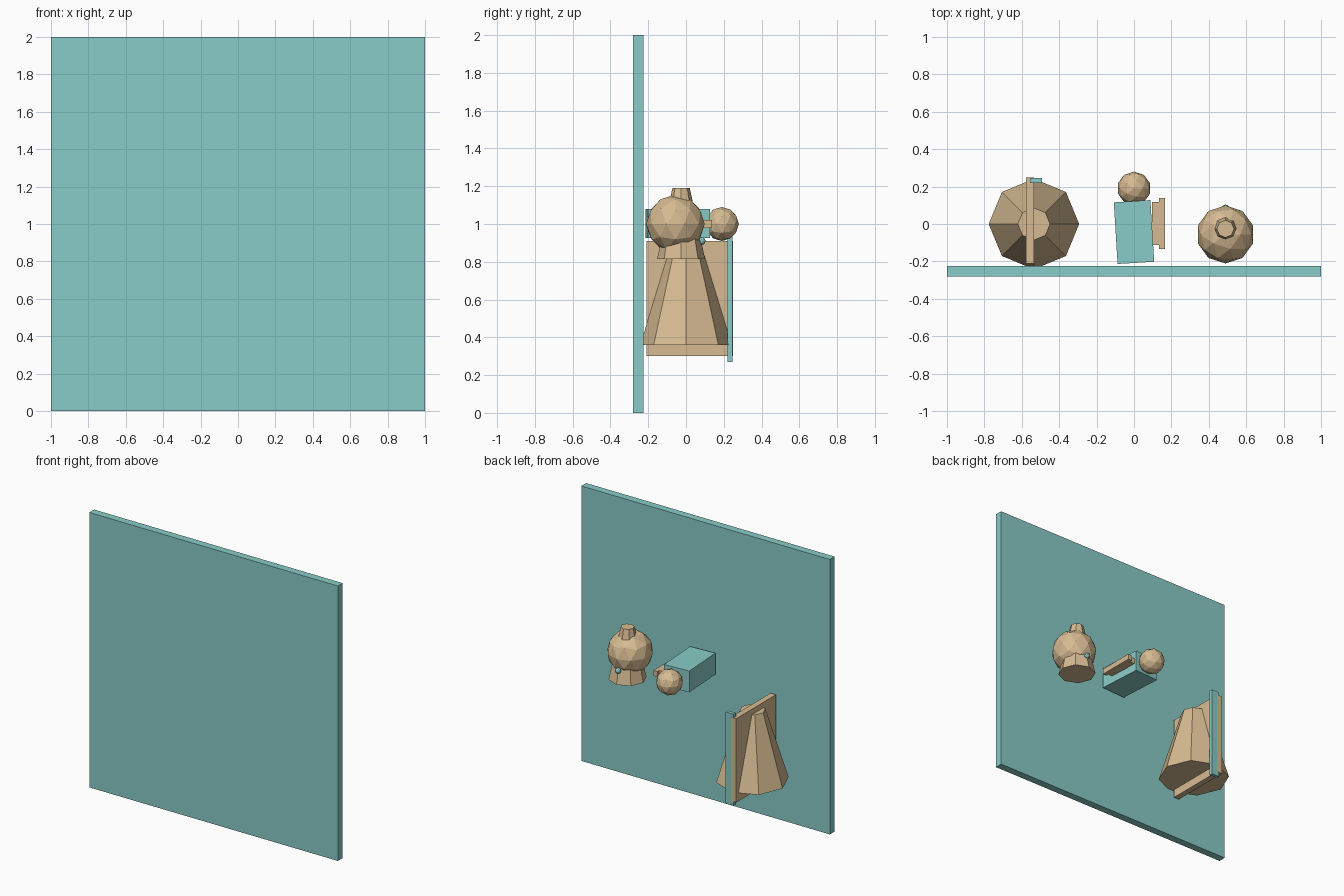
import bpy
from math import radians

if "Cube" in bpy.data.objects:
    bpy.data.objects.remove(bpy.data.objects["Cube"])


def material(name, color):
    m = bpy.data.materials.new(name)
    m.diffuse_color = color
    m.use_nodes = True
    m.node_tree.nodes["Principled BSDF"].inputs["Base Color"].default_value = m.diffuse_color
    return m


TEAL = material("teal", (0.25, 0.60, 0.57, 1))
TAN = material("tan", (0.68, 0.50, 0.29, 1))


def finish(name, mat):
    ob = bpy.context.object
    ob.name = name
    ob.data.materials.append(mat)
    return ob


def box(name, mat, x, y, z, turn=0):
    """Box from (min, max) ranges, optionally turned about z."""
    r = (x, y, z)
    bpy.ops.mesh.primitive_cube_add(size=1, location=[(a + b) / 2 for a, b in r],
                                    rotation=(0, 0, radians(turn)))
    ob = finish(name, mat)
    ob.scale = [b - a for a, b in r]
    return ob


def ball(name, mat, radius, loc, detail=2):
    bpy.ops.mesh.primitive_ico_sphere_add(subdivisions=detail, radius=radius, location=loc)
    return finish(name, mat)


def cone(name, mat, x, y, z, r_bottom, r_top):
    """Eight-sided tapered body between two heights."""
    bpy.ops.mesh.primitive_cone_add(vertices=8, radius1=r_bottom, radius2=r_top,
                                    depth=z[1] - z[0], location=(x, y, (z[0] + z[1]) / 2))
    return finish(name, mat)


# Large upright panel
box("panel", TEAL, (-1, 1), (-0.28, -0.225), (0, 2))

# Left fixture: tapered body split by an upright plate with an edge strip
cone("tapered_body", TAN, -0.535, 0, (0.36, 0.87), 0.242, 0.086)
box("upright_plate", TAN, (-0.578, -0.535), (-0.21, 0.248), (0.30, 0.91))
box("edge_strip", TEAL, (-0.556, -0.492), (0.22, 0.246), (0.27, 0.935))

# Middle fixture: slightly turned block with end ball and side bar
box("block", TEAL, (-0.098, 0.098), (-0.208, 0.122), (0.925, 1.08), 3.5)
ball("end_ball", TAN, 0.09, (0, 0.19, 1.0))
box("side_bar_inner", TAN, (0.095, 0.134), (-0.112, 0.117), (0.98, 1.02))
box("side_bar_outer", TAN, (0.134, 0.166), (-0.134, 0.138), (0.98, 1.02))

# Right fixture: ball on a tapered stem with a small bead
ball("large_ball", TAN, 0.155, (0.489, -0.056, 1.0))
cone("tapered_stem", TAN, 0.489, -0.026, (0.815, 1.19), 0.127, 0.046)
ball("bead", TEAL, 0.021, (0.489, 0.083, 0.91))
